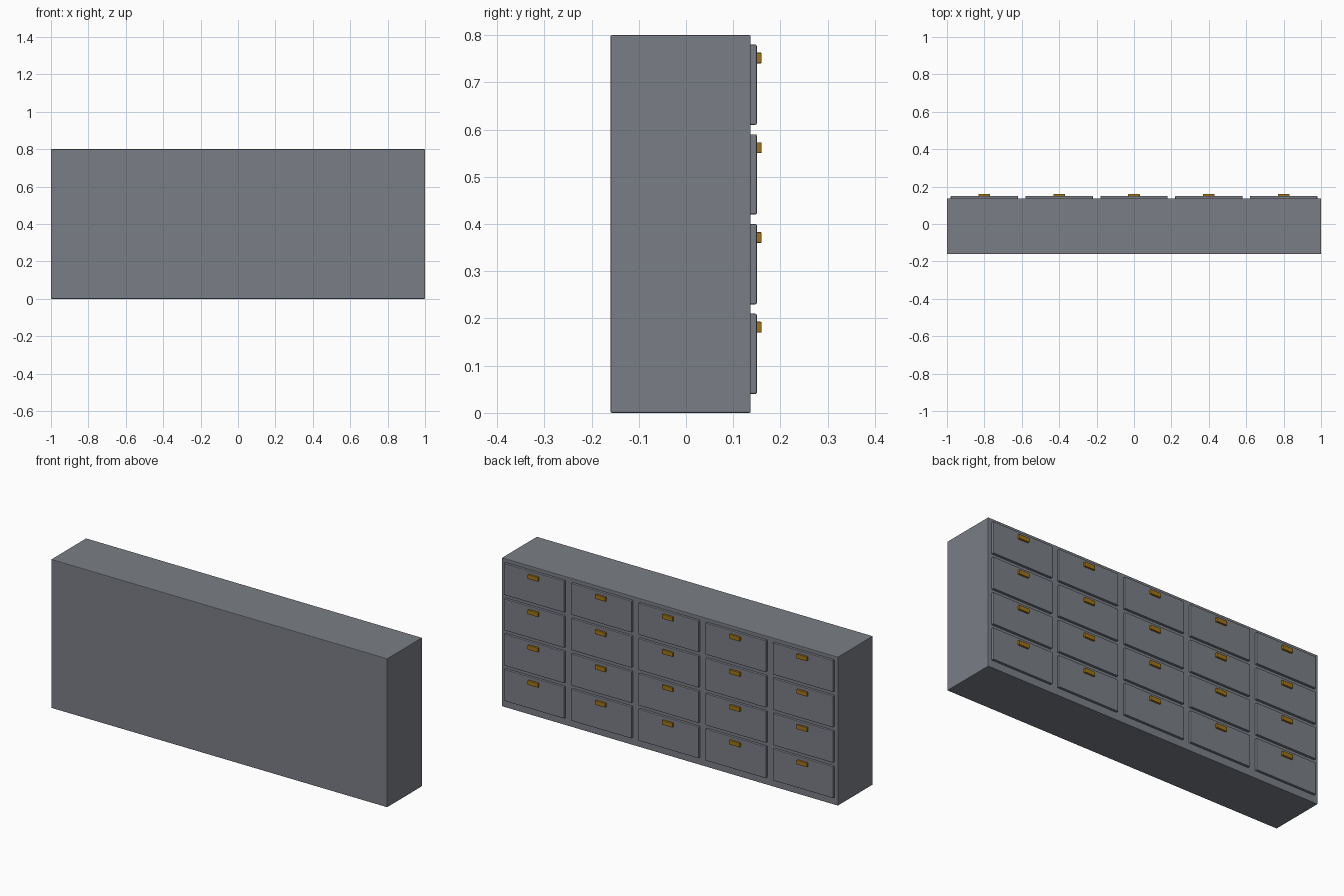
import bpy, bmesh

if "Cube" in bpy.data.objects:
    bpy.data.objects.remove(bpy.data.objects["Cube"])


def material(name, rgb):
    m = bpy.data.materials.new(name)
    m.diffuse_color = (*rgb, 1)
    m.use_nodes = True
    m.node_tree.nodes["Principled BSDF"].inputs["Base Color"].default_value = m.diffuse_color
    return m


grey = material("slate grey", (0.195, 0.208, 0.235))
brass = material("dark brass", (0.36, 0.175, 0.008))


def box(name, x, y, z, mat, bevel):
    """Bevelled box from (min, max) ranges."""
    bm = bmesh.new()
    bmesh.ops.create_cube(bm, size=1)
    for v in bm.verts:
        for i, (lo, hi) in enumerate((x, y, z)):
            v.co[i] = hi if v.co[i] > 0 else lo
    bmesh.ops.bevel(bm, geom=bm.edges[:], offset=bevel, segments=2,
                    profile=0.5, affect='EDGES')
    me = bpy.data.meshes.new(name)
    bm.to_mesh(me)
    bm.free()
    me.materials.append(mat)
    ob = bpy.data.objects.new(name, me)
    bpy.context.collection.objects.link(ob)
    return ob


# Cabinet carcass
box("cabinet_body", (-1, 1), (-0.16, 0.137), (0, 0.8), grey, 0.003)

# Drawer fronts and pulls on the +y side
for row in range(4):
    z = 0.04 + 0.19 * row
    for col in range(5):
        x = -0.8 + 0.4 * col
        tag = f"{row + 1}_{col + 1}"
        box("drawer_front_" + tag, (x - 0.18, x + 0.18), (0.134, 0.15),
            (z, z + 0.17), grey, 0.003)
        box("drawer_pull_" + tag, (x - 0.031, x + 0.031), (0.147, 0.16),
            (z + 0.13, z + 0.153), brass, 0.002)
